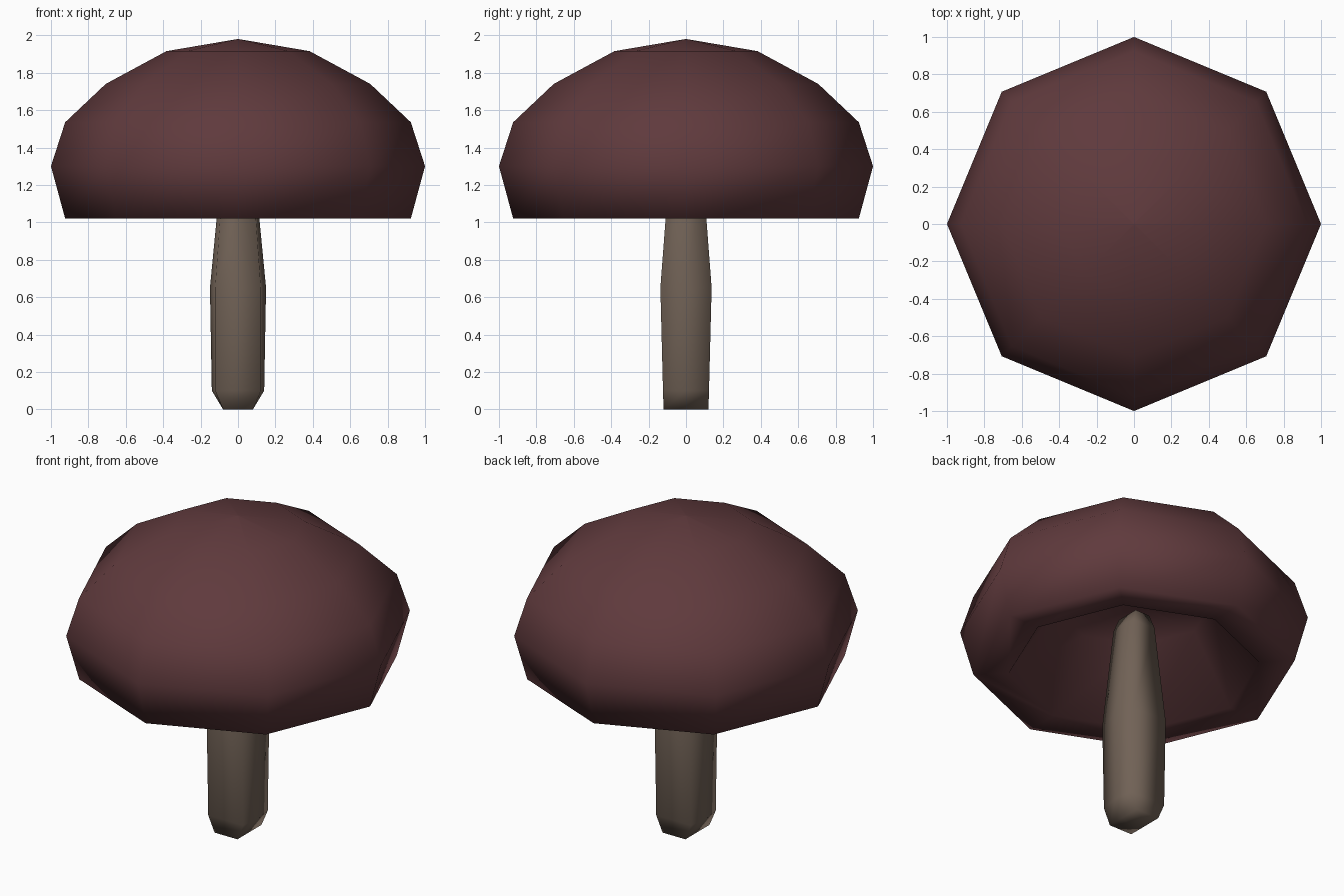
import bpy, bmesh
from math import sin, cos, pi

if "Cube" in bpy.data.objects:
    bpy.data.objects.remove(bpy.data.objects["Cube"])


def material(name, color):
    m = bpy.data.materials.new(name)
    m.diffuse_color = (*color, 1)
    m.use_nodes = True
    m.node_tree.nodes["Principled BSDF"].inputs["Base Color"].default_value = m.diffuse_color
    return m


def loft(name, rings, mat):
    """Skin a list of equal-length point rings and close both ends."""
    bm = bmesh.new()
    loops = [[bm.verts.new(p) for p in ring] for ring in rings]
    for a, b in zip(loops, loops[1:]):
        for i in range(len(a)):
            j = (i + 1) % len(a)
            bm.faces.new((a[i], a[j], b[j], b[i]))
    bm.faces.new(loops[0])
    bm.faces.new(loops[-1])
    bmesh.ops.remove_doubles(bm, verts=bm.verts, dist=1e-4)
    bmesh.ops.recalc_face_normals(bm, faces=bm.faces)
    for f in bm.faces:
        f.smooth = True
    me = bpy.data.meshes.new(name)
    bm.to_mesh(me)
    bm.free()
    ob = bpy.data.objects.new(name, me)
    bpy.context.collection.objects.link(ob)
    me.materials.append(mat)
    return ob


def octagon(r, z):
    return [(r * cos(i * pi / 4), r * sin(i * pi / 4), z) for i in range(8)]


def stem_ring(sx, cx, cy, z):
    # side points (sx, 0) and corner points (cx, cy)
    return [(sx, 0, z), (cx, cy, z), (-cx, cy, z),
            (-sx, 0, z), (-cx, -cy, z), (cx, -cy, z)]


# cap: squashed eight-sided dome with a flat rim and a tapered hollow
cap_profile = [(0.002, 1.46), (0.45, 1.43), (0.72, 1.02), (0.924, 1.02),
               (1.0, 1.30), (0.924, 1.535), (0.707, 1.74), (0.383, 1.915),
               (0.002, 1.98)]
loft("cap", [octagon(r, z) for r, z in cap_profile],
     material("cap_red", (0.115, 0.042, 0.046)))

# stem: slightly swollen post with chamfered ends
stem_rings = [(0.08, 0.08, 0.12, 0.0), (0.14, 0.122, 0.123, 0.10),
              (0.15, 0.122, 0.137, 0.65), (0.09, 0.078, 0.09, 1.27),
              (0.05, 0.05, 0.075, 1.35)]
loft("stem", [stem_ring(*r) for r in stem_rings],
     material("stem_brown", (0.165, 0.122, 0.093)))
